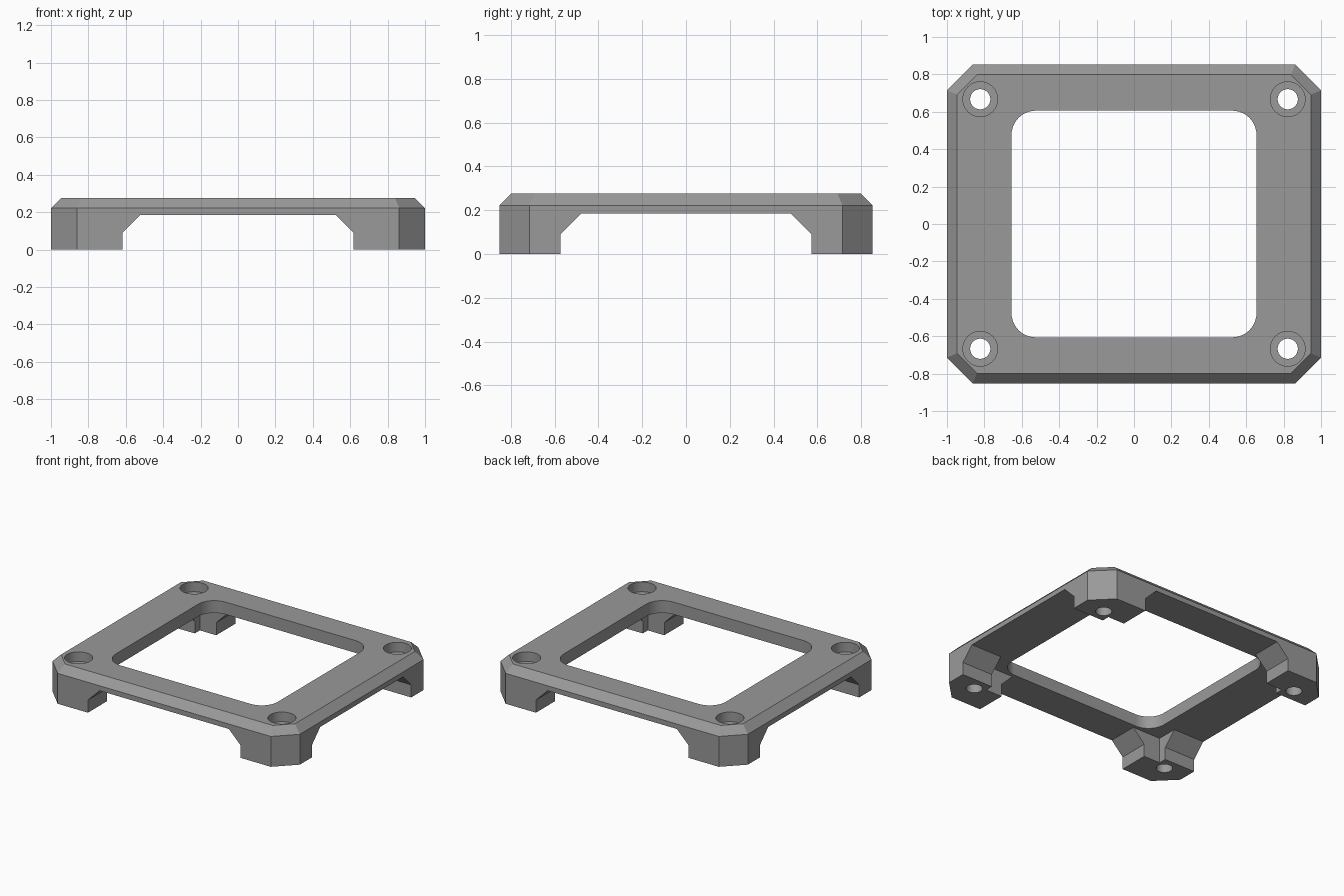
import bpy, bmesh, math
from mathutils import Vector

if "Cube" in bpy.data.objects:
    bpy.data.objects.remove(bpy.data.objects["Cube"])

HX, HY, TOP, SHOULDER, UNDER = 1.0, 0.852, 0.276, 0.222, 0.186
CORNER, BEVEL = 0.138, 0.054


def loft(name, rings):
    """Closed solid through matching rings of points."""
    bm = bmesh.new()
    loops = [[bm.verts.new(p) for p in ring] for ring in rings]
    n = len(loops[0])
    for a, b in zip(loops, loops[1:]):
        for i in range(n):
            j = (i + 1) % n
            bm.faces.new((a[i], a[j], b[j], b[i]))
    bm.faces.new(loops[0][::-1])
    bm.faces.new(loops[-1])
    bmesh.ops.recalc_face_normals(bm, faces=bm.faces)
    mesh = bpy.data.meshes.new(name)
    bm.to_mesh(mesh)
    bm.free()
    ob = bpy.data.objects.new(name, mesh)
    bpy.context.collection.objects.link(ob)
    return ob


def prism(name, outline, z0, z1):
    return loft(name, [[(x, y, z) for x, y in outline] for z in (z0, z1)])


def octagon(hx, hy, c, z):
    return [(hx, -hy + c, z), (hx, hy - c, z), (hx - c, hy, z), (-hx + c, hy, z),
            (-hx, hy - c, z), (-hx, -hy + c, z), (-hx + c, -hy, z), (hx - c, -hy, z)]


def circle(cx, cy, r, n=48):
    return [(cx + r * math.cos(2 * math.pi * i / n),
             cy + r * math.sin(2 * math.pi * i / n)) for i in range(n)]


def rounded_rect(hx, hy, r, steps=10):
    pts = []
    for q, (sx, sy) in enumerate(((1, 1), (-1, 1), (-1, -1), (1, -1))):
        for i in range(steps + 1):
            a = math.pi / 2 * (q + i / steps)
            pts.append((sx * (hx - r) + r * math.cos(a), sy * (hy - r) + r * math.sin(a)))
    return pts


def archway(half):
    """Tunnel profile between two legs, with sloped shoulders."""
    return [(-half, -0.1), (half, -0.1), (half, 0.092), (half - 0.094, UNDER),
            (-half + 0.094, UNDER), (-half, 0.092)]


# Body: clipped-corner block with a bevelled top edge
inner_corner = CORNER - BEVEL * (2 - math.sqrt(2))
frame = loft("mounting_frame", [
    octagon(HX, HY, CORNER, 0), octagon(HX, HY, CORNER, SHOULDER),
    octagon(HX - BEVEL, HY - BEVEL, inner_corner, TOP)])

# Space beneath the plate, and archways between the legs
cutters = [
    prism("cavity_cutter", [(-.75, -.63), (.75, -.63), (.75, .63), (-.75, .63)], -0.1, UNDER),
    loft("front_arch_cutter", [[(u, y, z) for u, z in archway(0.617)] for y in (-1.2, 1.2)]),
    loft("side_arch_cutter", [[(x, u, z) for u, z in archway(0.572)] for x in (-1.2, 1.2)]),
    # Central opening
    prism("opening_cutter", rounded_rect(0.655, 0.606, 0.13), -0.2, 0.5),
]
# Counterbored screw holes
for sx in (-1, 1):
    for sy in (-1, 1):
        cutters.append(prism("hole_cutter", circle(sx * .822, sy * .667, .054), -0.2, 0.5))
        cutters.append(prism("counterbore_cutter", circle(sx * .822, sy * .667, .093), TOP - 0.07, 0.5))

for cutter in cutters:
    cutter.hide_render = True
    mod = frame.modifiers.new(cutter.name, 'BOOLEAN')
    mod.operation, mod.solver, mod.object = 'DIFFERENCE', 'EXACT', cutter

# Bake the cuts and remove the helpers
bpy.context.view_layer.update()
deps = bpy.context.evaluated_depsgraph_get()
baked = bpy.data.meshes.new_from_object(frame.evaluated_get(deps))
frame.modifiers.clear()
frame.data = baked
for cutter in cutters:
    bpy.data.objects.remove(cutter)

# Colour and shading
grey = bpy.data.materials.new("mid_grey")
grey.diffuse_color = (0.32, 0.32, 0.32, 1)
grey.use_nodes = True
grey.node_tree.nodes["Principled BSDF"].inputs["Base Color"].default_value = grey.diffuse_color
frame.data.materials.clear()
frame.data.materials.append(grey)
bpy.context.view_layer.objects.active = frame
frame.select_set(True)
bpy.ops.object.shade_smooth_by_angle(angle=math.radians(30))
